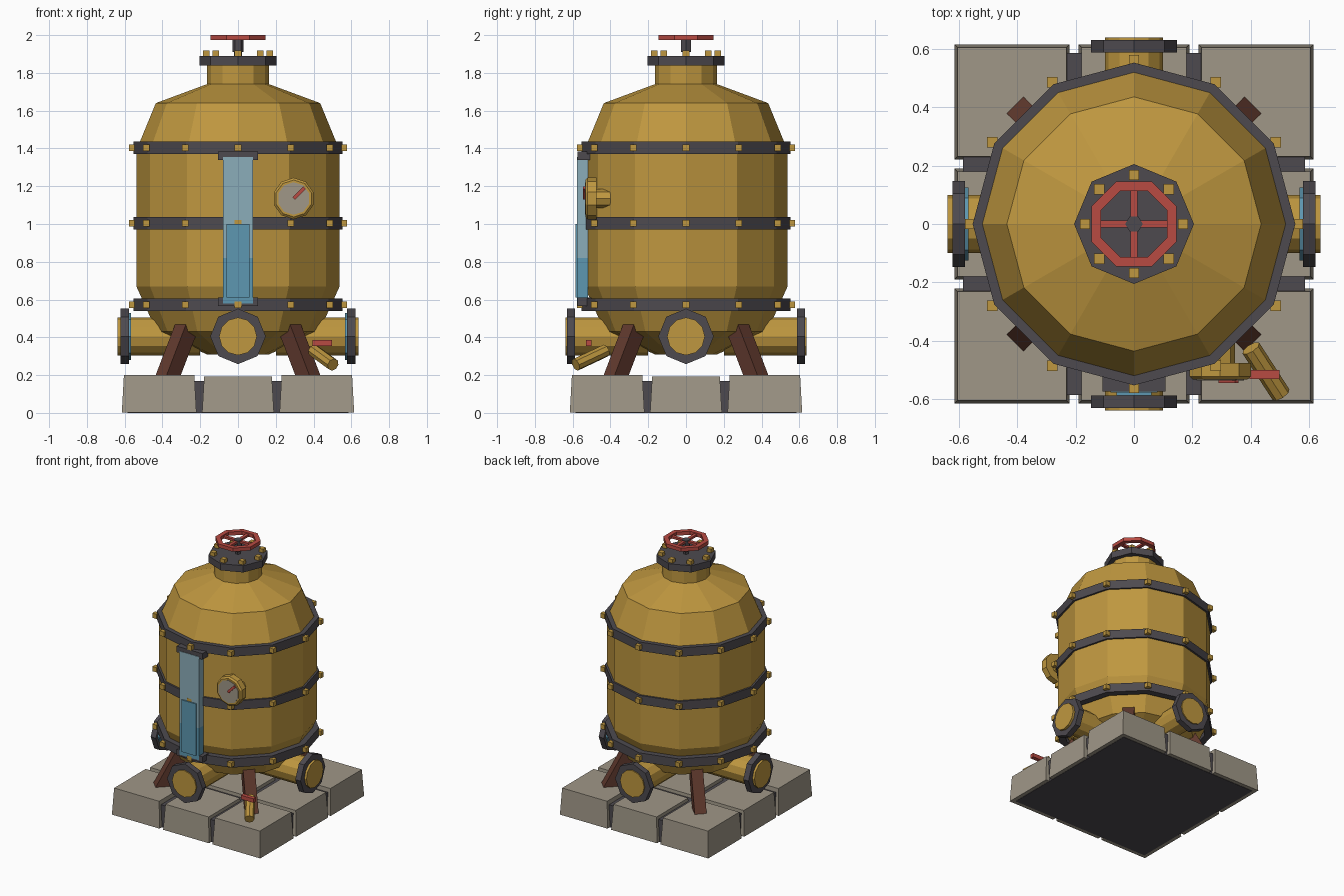
import bpy, bmesh
from math import sin, cos, pi, radians
from mathutils import Matrix, Vector

cube = bpy.data.objects.get("Cube")
if cube:
    bpy.data.objects.remove(cube)


def material(name, rgb):
    m = bpy.data.materials.new(name)
    m.use_nodes = True
    m.diffuse_color = (*rgb, 1)
    m.node_tree.nodes["Principled BSDF"].inputs["Base Color"].default_value = (*rgb, 1)
    return m


BRASS = material("brass", (0.52, 0.31, 0.05))
IRON = material("dark iron", (0.075, 0.068, 0.078))
STONE = material("stone", (0.35, 0.31, 0.245))
WOOD = material("brown leg", (0.115, 0.04, 0.026))
RED = material("red paint", (0.48, 0.07, 0.055))
GLASS = material("pale glass", (0.26, 0.42, 0.49))
WATER = material("blue water", (0.11, 0.31, 0.44))


def finish(name, bm, mat):
    bmesh.ops.recalc_face_normals(bm, faces=bm.faces)
    mesh = bpy.data.meshes.new(name)
    bm.to_mesh(mesh)
    bm.free()
    mesh.materials.append(mat)
    ob = bpy.data.objects.new(name, mesh)
    bpy.context.collection.objects.link(ob)
    return ob


def add_box(bm, lo, hi, taper=0.0, matrix=Matrix()):
    """Box between two corners, its top face shrunk by taper on each side."""
    lo, hi = Vector(lo), Vector(hi)
    mid, size = (lo + hi) / 2, hi - lo
    for v in bmesh.ops.create_cube(bm, size=1)["verts"]:
        s = size.copy()
        if v.co.z > 0:
            s -= Vector((2 * taper, 2 * taper, 0))
        v.co = matrix @ (mid + v.co * s)


def box(name, lo, hi, mat, matrix=Matrix()):
    bm = bmesh.new()
    add_box(bm, lo, hi, 0, matrix)
    return finish(name, bm, mat)


def bolts(name, spots, size=0.035):
    bm = bmesh.new()
    for p in spots:
        bmesh.ops.create_cube(bm, size=size, matrix=Matrix.Translation(p))
    return finish(name, bm, BRASS)


def lathe(name, profile, sides, mat, start=(0, 0, 0), axis=(0, 0, 1), phase=0, ring=False):
    """Revolve (radius, height) points about an axis; ring closes the profile."""
    turn = Vector(axis).to_track_quat('Z', 'Y').to_matrix().to_4x4() if tuple(axis) != (0, 0, 1) else Matrix()
    place = Matrix.Translation(start) @ turn
    bm = bmesh.new()
    loops = []
    for r, h in profile:
        angles = [phase + 2 * pi * i / sides for i in range(sides)]
        loops.append([bm.verts.new(place @ Vector((r * cos(a), r * sin(a), h))) for a in angles])
    pairs = list(zip(loops, loops[1:]))
    if ring:
        pairs.append((loops[-1], loops[0]))
    else:
        bm.faces.new(loops[0])
        bm.faces.new(loops[-1])
    for a, b in pairs:
        for i in range(sides):
            j = (i + 1) % sides
            bm.faces.new((a[i], a[j], b[j], b[i]))
    return finish(name, bm, mat)


def around(radius, count, z):
    return [(radius * cos(2 * pi * i / count), radius * sin(2 * pi * i / count), z) for i in range(count)]


# Stone base: dark bed with nine tapered blocks
box("mortar_bed", (-0.585, -0.585, 0), (0.585, 0.585, 0.168), IRON)
bm = bmesh.new()
spans = [(-0.615, -0.22), (-0.19, 0.19), (0.22, 0.615)]
for i, (x0, x1) in enumerate(spans):
    for j, (y0, y1) in enumerate(spans):
        top = 0.2 if i != 1 and j != 1 else 0.192
        add_box(bm, (x0, y0, 0.002), (x1, y1, top), 0.011)
finish("stone_blocks", bm, STONE)

# Tank body with dome, neck and rounded bottom
lathe("tank", [(0.165, 0.31), (0.43, 0.43), (0.538, 0.67), (0.538, 1.39),
               (0.435, 1.64), (0.165, 1.74), (0.165, 1.85)], 12, BRASS)

# Iron hoops with bolts
for label, z in (("lower", 0.572), ("middle", 1.003), ("upper", 1.403)):
    lathe(label + "_hoop", [(0.5, z - 0.033), (0.552, z - 0.033), (0.552, z + 0.033), (0.5, z + 0.033)],
          12, IRON, ring=True)
    bolts(label + "_hoop_bolts", around(0.56, 12, z))

# Top flange and valve wheel
lathe("top_flange", [(0.205, 1.84), (0.205, 1.89)], 8, IRON)
bolts("top_flange_bolts", around(0.168, 8, 1.9))
lathe("valve_stem", [(0.02, 1.88), (0.02, 1.91), (0.03, 1.91), (0.03, 1.995)], 6, IRON)
lathe("valve_wheel", [(0.122, 1.973), (0.158, 1.973), (0.158, 2.0), (0.122, 2.0)],
      8, RED, phase=pi / 8, ring=True)
bm = bmesh.new()
add_box(bm, (-0.13, -0.012, 1.976), (0.13, 0.012, 1.992))
add_box(bm, (-0.012, -0.13, 1.976), (0.012, 0.13, 1.992))
finish("wheel_spokes", bm, RED)

# Four splayed legs, sheared outwards towards the ground
for k, label in enumerate(("back_left", "back_right", "front_right", "front_left")):
    shear = Matrix()
    shear[0][2] = -0.54
    turn = Matrix.Rotation(radians(45 + 90 * k), 4, 'Z')
    place = turn @ Matrix.Translation((0.525, 0, 0.195)) @ shear
    box(label + "_leg", (-0.053, -0.041, 0), (0.053, 0.041, 0.32), WOOD, place)

# Four outlet pipes with flanges
for label, d, f in (("left", (1, 0, 0), 0.578), ("right", (-1, 0, 0), 0.578),
                    ("front", (0, -1, 0), 0.587), ("back", (0, 1, 0), 0.587)):
    root = (0, 0, 0.405)
    lathe(label + "_pipe", [(0.1, 0.2), (0.1, 0.638)], 12, BRASS, root, d)
    lathe(label + "_pipe_flange", [(0.147, f), (0.147, f + 0.043)], 8, IRON, root, d)
    if d[0]:
        lathe(label + "_pipe_gasket", [(0.125, f - 0.012), (0.125, f)], 8, WATER, root, d)

# Sight glass with water level and end brackets
box("sight_glass", (-0.08, -0.577, 0.82), (0.08, -0.52, 1.355), GLASS)
box("sight_glass_water", (-0.08, -0.577, 0.58), (0.08, -0.52, 0.82), WATER)
box("water_level_plate", (-0.06, -0.586, 0.61), (0.06, -0.577, 1.0), WATER)
for label, z in (("lower", 0.567), ("upper", 1.34)):
    box(label + "_glass_bracket", (-0.107, -0.574, z), (0.107, -0.5, z + 0.045), IRON)

# Pressure gauge
hub = (0.295, -0.4, 1.135)
lathe("gauge_stem", [(0.05, 0), (0.05, 0.09)], 8, BRASS, hub, (0, -1, 0))
lathe("gauge_case", [(0.11, 0.075), (0.11, 0.122), (0.098, 0.132)], 10, BRASS, hub, (0, -1, 0), pi / 10)
lathe("gauge_face", [(0.086, 0.13), (0.086, 0.136)], 10, STONE, hub, (0, -1, 0), pi / 10)
tilt = Matrix.Translation(hub) @ Matrix.Rotation(radians(-45), 4, 'Y')
box("gauge_needle", (0, -0.144, -0.009), (0.08, -0.134, 0.009), RED, tilt)

# Drain tap and handle
tap_start, tap_end = Vector((0.4, -0.425, 0.33)), Vector((0.503, -0.584, 0.255))
reach = tap_end - tap_start
lathe("drain_tap", [(0.034, 0), (0.034, reach.length)], 8, BRASS, tap_start, reach.normalized())
box("tap_handle", (0.395, -0.53, 0.355), (0.498, -0.5, 0.385), RED)
